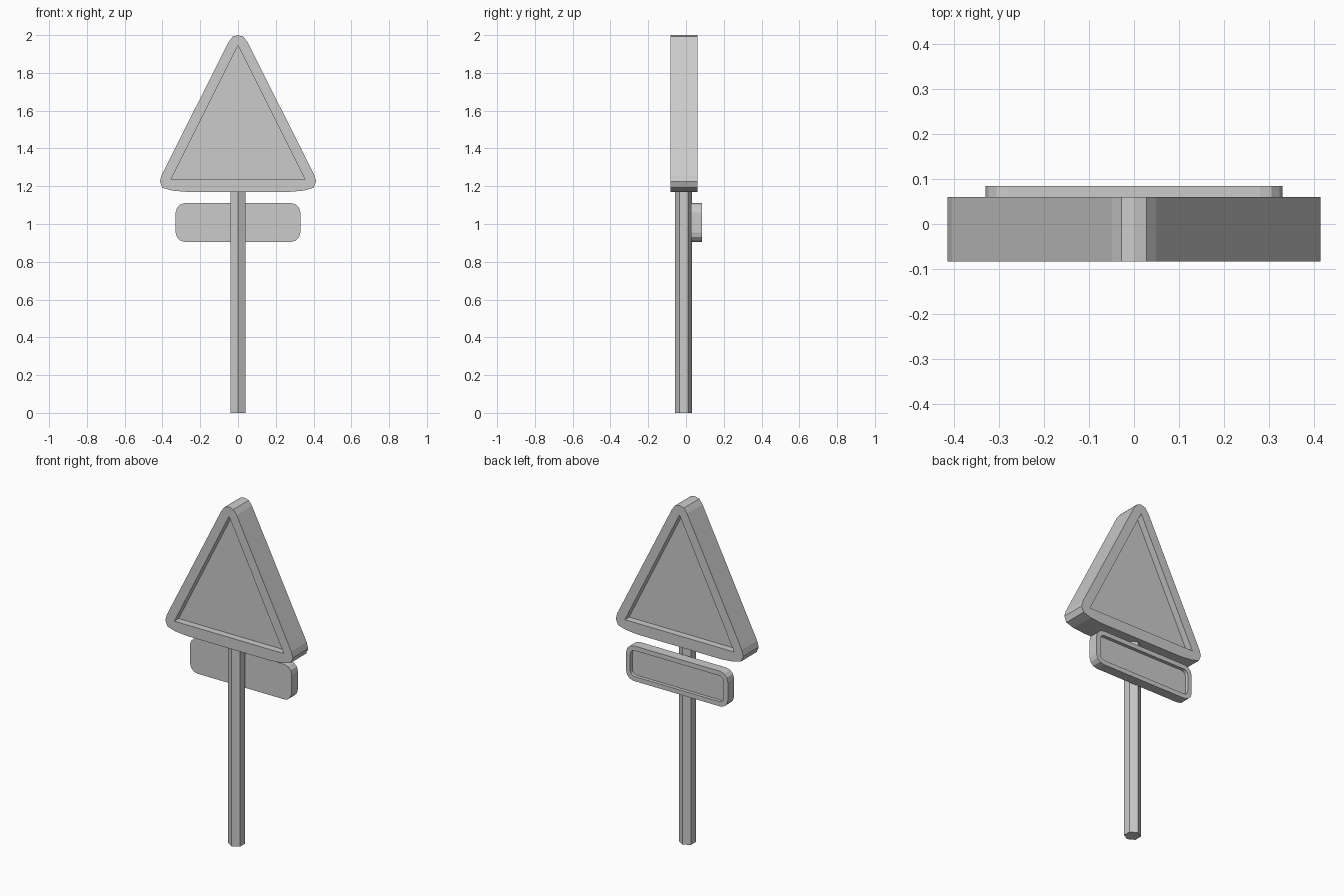
import bpy, bmesh, math

if "Cube" in bpy.data.objects:
    bpy.data.objects.remove(bpy.data.objects["Cube"])


def slab(name, outline, y0, y1):
    """Extrude an (x, z) outline from y0 to y1."""
    bm = bmesh.new()
    face = bm.faces.new([bm.verts.new((x, y0, z)) for x, z in outline])
    ext = bmesh.ops.extrude_face_region(bm, geom=[face], use_keep_orig=True)
    for v in ext["geom"]:
        if isinstance(v, bmesh.types.BMVert):
            v.co.y = y1
    bmesh.ops.recalc_face_normals(bm, faces=bm.faces)
    me = bpy.data.meshes.new(name)
    bm.to_mesh(me)
    bm.free()
    ob = bpy.data.objects.new(name, me)
    bpy.context.collection.objects.link(ob)
    return ob


def carve(ob, cutter):
    """Cut a recess into ob and discard the cutter."""
    mod = ob.modifiers.new("recess", "BOOLEAN")
    mod.operation, mod.solver, mod.object = "DIFFERENCE", "EXACT", cutter
    bpy.context.view_layer.objects.active = ob
    bpy.ops.object.modifier_apply(modifier=mod.name)
    bpy.data.objects.remove(cutter)


def rounded_rect(hx, hz, cz, r, seg=3):
    pts = []
    for q, (sx, sz) in enumerate([(1, 1), (-1, 1), (-1, -1), (1, -1)]):
        for i in range(seg + 1):
            a = math.pi / 2 * (q + i / seg)
            pts.append((sx * (hx - r) + r * math.cos(a),
                        cz + sz * (hz - r) + r * math.sin(a)))
    return pts


# Triangular sign with softened corners, recessed on both faces
half = [(0.028, 1.992), (0.049, 1.965), (0.404, 1.26), (0.414, 1.225),
        (0.40, 1.192), (0.35, 1.177), (0.27, 1.17)]
outline = [(0, 2.0)] + half + [(-x, z) for x, z in reversed(half)]
sign = slab("warning_sign", outline, -0.083, 0.06)
inner = [(0, 1.945), (0.355, 1.235), (-0.355, 1.235)]
for y0, y1 in ((-0.2, -0.043), (0.02, 0.2)):
    carve(sign, slab("cutter", inner, y0, y1))

# Small plate behind the pole, recessed on its back face
plate = slab("info_plate", rounded_rect(0.33, 0.103, 1.008, 0.05), 0.026, 0.084)
carve(plate, slab("cutter", rounded_rect(0.303, 0.076, 1.008, 0.028), 0.064, 0.2))

# Hexagonal pole with a ridge facing front
bpy.ops.mesh.primitive_cylinder_add(vertices=6, radius=0.045, depth=1.18,
                                    location=(0, -0.013, 0.59))
bpy.context.object.name = "pole"
